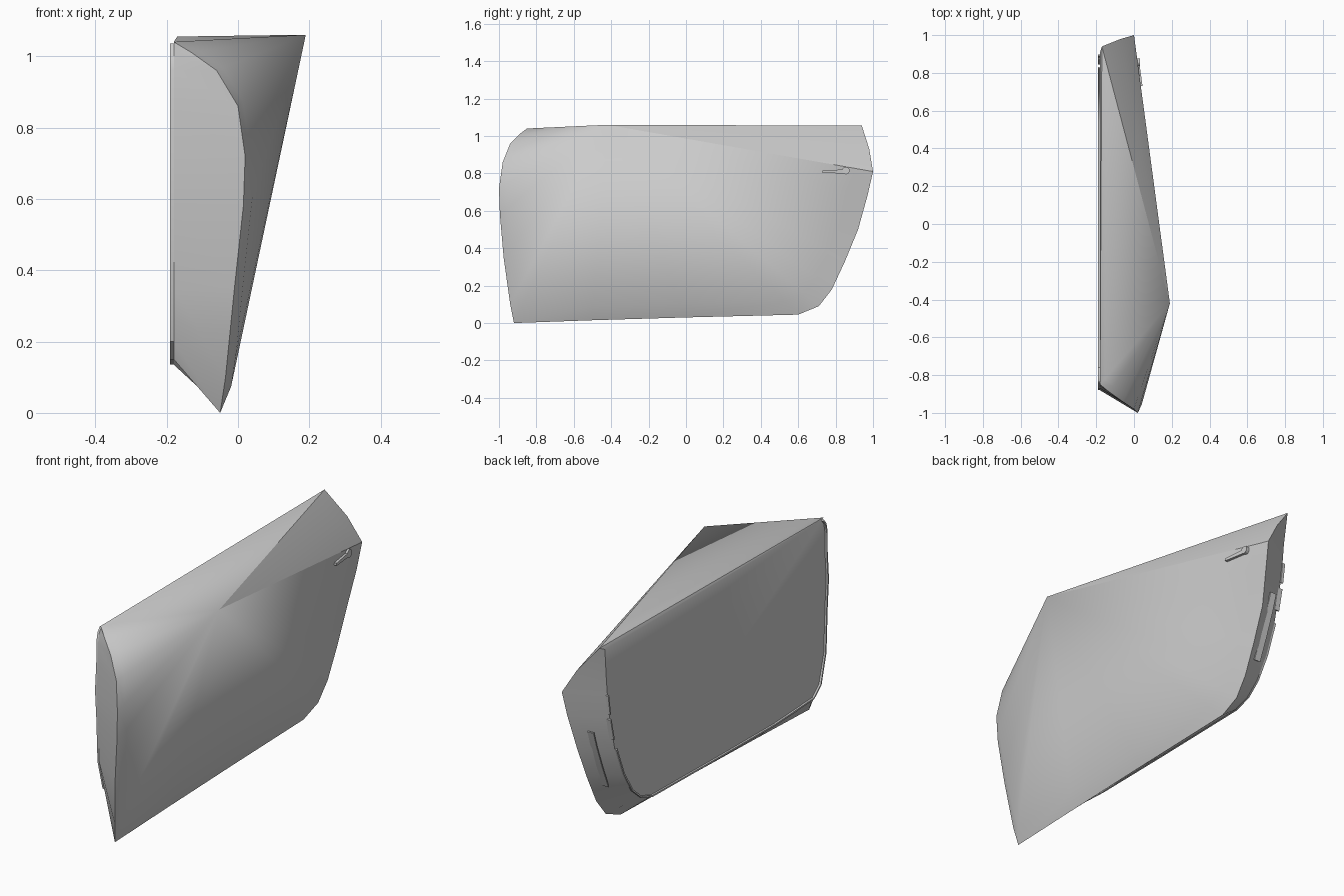
import bpy, bmesh, math
from mathutils import Vector

if "Cube" in bpy.data.objects:
    bpy.data.objects.remove(bpy.data.objects["Cube"])

# Rim of the outer skin: rear top corner, down the rear, along the bottom, up the front
RIM = [(-.17, .94, 1.055), (-.07, .98, .93), (0, 1, .81), (-.01, .97, .68), (-.03, .92, .5),
       (-.035, .85, .33), (-.04, .78, .18), (-.045, .71, .09), (-.05, .6, .045), (-.05, 0, .03),
       (-.05, -.5, .015), (-.05, -.92, 0), (-.035, -.94, .1), (-.01, -.975, .35),
       (.015, -.995, .58), (.02, -1, .72), (0, -.98, .86), (-.06, -.94, .96),
       (-.13, -.89, 1.01), (-.18, -.85, 1.04)]
# Matching outline (y, z) of the flat inner panel
INNER = [(.91, 1.04), (.9, .9), (.89, .8), (.87, .67), (.83, .5), (.77, .35), (.7, .24),
         (.63, .18), (.54, .15), (0, .14), (-.45, .135), (-.76, .15), (-.82, .2), (-.86, .35),
         (-.87, .58), (-.88, .72), (-.87, .86), (-.87, .96), (-.86, 1.01), (-.84, 1.035)]
PEAK = Vector((.19, -.42, 1.06))   # bulge point at the belt line


def finish(name, bm, angle=35):
    bmesh.ops.recalc_face_normals(bm, faces=bm.faces[:])
    me = bpy.data.meshes.new(name)
    bm.to_mesh(me)
    bm.free()
    ob = bpy.data.objects.new(name, me)
    bpy.context.collection.objects.link(ob)
    bpy.ops.object.select_all(action='DESELECT')
    ob.select_set(True)
    bpy.context.view_layer.objects.active = ob
    bpy.ops.object.shade_smooth_by_angle(angle=math.radians(angle))
    return ob


def strip(name, path, x0, x1, thick=.012):
    """Solid band following a (y, z) path, spanning x0..x1 and offset outward."""
    bm = bmesh.new()
    rings = []
    for i, p in enumerate(path):
        a, b = path[max(i - 1, 0)], path[min(i + 1, len(path) - 1)]
        d = Vector((b[0] - a[0], b[1] - a[1])).normalized()
        ny, nz = -d.y * thick, d.x * thick
        rings.append([bm.verts.new(c) for c in (
            (x0, p[0], p[1]), (x1, p[0], p[1]),
            (x1, p[0] + ny, p[1] + nz), (x0, p[0] + ny, p[1] + nz))])
    for r, s in zip(rings, rings[1:]):
        for k in range(4):
            bm.faces.new((r[k], r[k - 1], s[k - 1], s[k]))
    bm.faces.new(rings[0])
    bm.faces.new(rings[-1])
    return finish(name, bm)


# Door body: skin fanning out from the peak, rolled lower edge, side walls, inner panel
bm = bmesh.new()
peak = bm.verts.new(PEAK)
n = len(RIM)
rim = [bm.verts.new(p) for p in RIM]
inner = [bm.verts.new((-.18, y, z)) for y, z in INNER]
crease = []
for i, p in enumerate(RIM):
    q = Vector(p).lerp(PEAK, .07)
    q.x += .014 if 8 <= i <= 14 else 0
    crease.append(bm.verts.new(q))
for i in range(n):
    j = (i + 1) % n
    bm.faces.new((peak, crease[i], crease[j]))
    bm.faces.new((crease[i], rim[i], rim[j], crease[j]))
    bm.faces.new((rim[i], inner[i], inner[j], rim[j]))
bm.faces.new(inner)
finish("door_body", bm)

# Weather seal around the inner panel, broken into pieces at the rear
strip("seal_main", INNER[4:], -.19, -.16, -.008)
strip("seal_rear_lower", [(.845, .56), (.87, .67)], -.19, -.165, -.008)
strip("seal_rear_upper", [(.875, .7), (.89, .8)], -.19, -.175, -.008)

# Latch plate on the rear wall
strip("latch_plate", [(.79, .28), (.84, .4), (.885, .52), (.91, .6)], -.12, -.085, -.006)

# Slim handle with a round lock button
bm = bmesh.new()
bmesh.ops.create_cube(bm, size=1)
for v in bm.verts:
    taper = .6 if v.co.y < 0 else 1
    y = .79 + v.co.y * .12
    v.co = Vector((.024 - .134 * (y - .79) + v.co.x * .026, y, .81 + v.co.z * .022 * taper))
finish("handle", bm)
bpy.ops.mesh.primitive_cylinder_add(vertices=12, radius=.02, depth=.03,
                                    location=(.016, .855, .815), rotation=(0, math.pi / 2, 0))
bpy.context.object.name = "lock_button"
